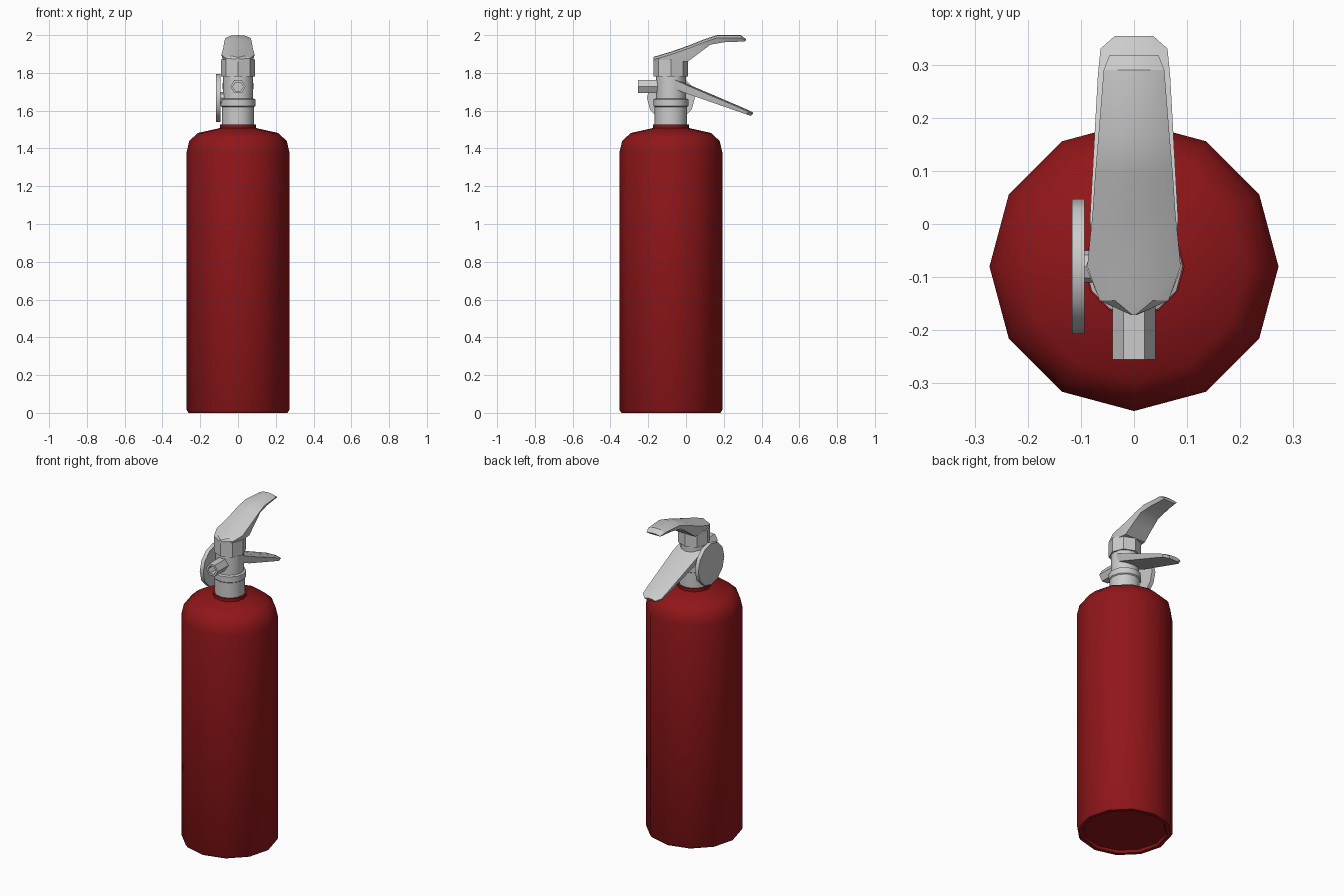
import bpy, bmesh
from math import sin, cos, pi, radians
from mathutils import Matrix

if "Cube" in bpy.data.objects:
    bpy.data.objects.remove(bpy.data.objects["Cube"])

CY = -0.08  # axis of the cylinder and valve

red = bpy.data.materials.new("red_paint")
red.diffuse_color = (0.28, 0.008, 0.01, 1)
red.use_nodes = True
red.node_tree.nodes["Principled BSDF"].inputs["Base Color"].default_value = red.diffuse_color


def finish(bm, name, mat=None, angle=35, matrix=None):
    if matrix:
        bm.transform(matrix)
    bmesh.ops.recalc_face_normals(bm, faces=bm.faces)
    me = bpy.data.meshes.new(name)
    bm.to_mesh(me)
    bm.free()
    me.shade_smooth()
    me.set_sharp_from_angle(angle=radians(angle))
    if mat:
        me.materials.append(mat)
    ob = bpy.data.objects.new(name, me)
    bpy.context.collection.objects.link(ob)
    return ob


def skin(bm, rings):
    """Join closed rings of points with quads and cap both ends."""
    vs = [[bm.verts.new(p) for p in ring] for ring in rings]
    n = len(vs[0])
    for a, b in zip(vs, vs[1:]):
        for i in range(n):
            j = (i + 1) % n
            bm.faces.new((a[i], a[j], b[j], b[i]))
    bm.faces.new(vs[0])
    bm.faces.new(vs[-1])


def lathe(name, profile, sides, matrix, mat=None, angle=35):
    """Turn a (radius, height) profile about z, then place it."""
    bm = bmesh.new()
    skin(bm, [[(r * cos(2 * pi * i / sides), r * sin(2 * pi * i / sides), z)
               for i in range(sides)] for r, z in profile])
    return finish(bm, name, mat, angle, matrix)


def lever(name, sections, crown):
    """Loft of (y_top, z_top, y_bottom, z_bottom, half_width) sections."""
    bm = bmesh.new()
    rings = []
    for yt, zt, yb, zb, w in sections:
        c = min(crown, (zt - zb) * 0.5)
        rings.append([(-w * 0.9, yb, zb), (-w, yt, zt - c), (-w * 0.55, yt, zt - c * 0.2),
                      (0, yt, zt), (w * 0.55, yt, zt - c * 0.2), (w, yt, zt - c),
                      (w * 0.9, yb, zb)])
    skin(bm, rings)
    return finish(bm, name, None, 30)


axis = Matrix.Translation((0, CY, 0))

# Pressure cylinder with recessed base and rounded shoulder
lathe("cylinder_body", [(0.232, 0.015), (0.24, 0.0), (0.262, 0.0), (0.272, 0.015),
                        (0.272, 1.38), (0.258, 1.44), (0.212, 1.482), (0.095, 1.508),
                        (0.095, 1.527), (0.08, 1.527)], 12, axis, red)

# Valve column with collar
lathe("valve_column", [(0.086, 1.52), (0.086, 1.62), (0.092, 1.625), (0.092, 1.66),
                       (0.08, 1.665), (0.08, 1.79)], 12, axis)

# Octagonal block under the grip
lathe("handle_block", [(0.091, 1.78), (0.091, 1.87)], 8, axis, angle=25)

# Upper carrying handle
lever("top_handle", [(-0.171, 1.885, -0.171, 1.86, 0.006),
                     (-0.144, 1.893, -0.144, 1.86, 0.065),
                     (-0.08, 1.912, -0.08, 1.86, 0.088),
                     (0.02, 1.947, 0.01, 1.86, 0.078),
                     (0.095, 1.977, 0.07, 1.905, 0.073),
                     (0.165, 2.0, 0.13, 1.95, 0.067),
                     (0.29, 2.0, 0.21, 1.963, 0.057),
                     (0.318, 1.978, 0.31, 1.966, 0.046)], 0.015)

# Lower squeeze lever
lever("squeeze_lever", [(-0.06, 1.771, -0.06, 1.715, 0.078),
                        (0.01, 1.74, 0.01, 1.688, 0.083),
                        (0.28, 1.625, 0.275, 1.596, 0.068),
                        (0.33, 1.603, 0.32, 1.58, 0.063),
                        (0.354, 1.59, 0.344, 1.572, 0.036)], 0.008)

# Hexagonal discharge nozzle, bored out at the front
lathe("nozzle", [(0.04, 0.0), (0.04, 0.115), (0.027, 0.115), (0.027, 0.03)], 6,
      Matrix.Translation((0, -0.14, 1.727)) @ Matrix.Rotation(pi / 2, 4, 'X'))

# Pressure gauge disc on the left, with its short stem
side = Matrix.Translation((0, CY, 1.668)) @ Matrix.Rotation(-pi / 2, 4, 'Y')
lathe("pressure_gauge", [(0.127, 0.093), (0.127, 0.117)], 12, side)
lathe("gauge_stem", [(0.03, 0.06), (0.03, 0.096)], 8, side)
